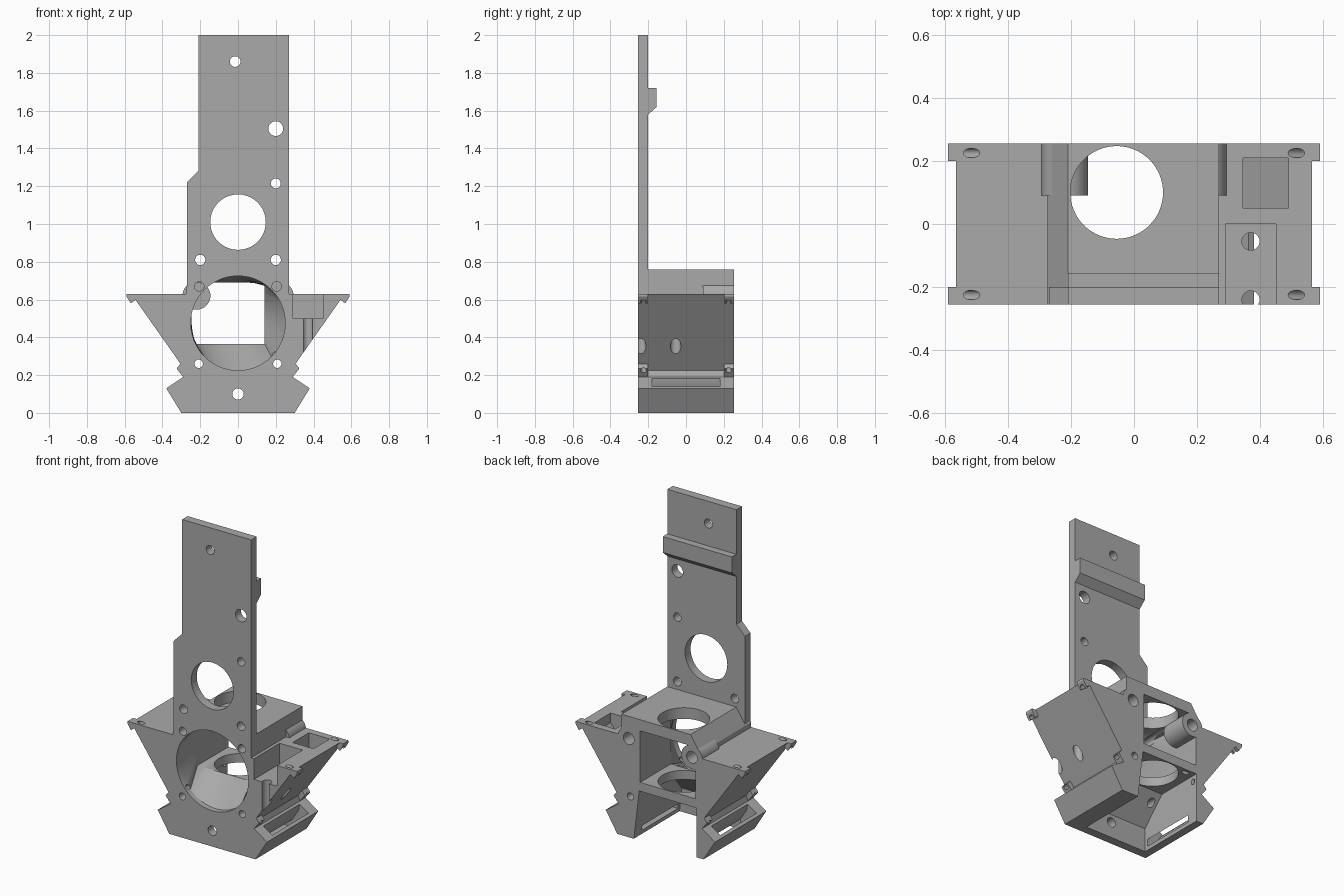
import bpy, bmesh, math
from mathutils import Vector

cube = bpy.data.objects.get("Cube")
if cube:
    bpy.data.objects.remove(cube)

FRONT, BACK, PLATE = -0.255, 0.255, -0.2

grey = bpy.data.materials.new("plain grey")
grey.use_nodes = True
colour = (0.4, 0.4, 0.4, 1)
grey.diffuse_color = colour
grey.node_tree.nodes["Principled BSDF"].inputs["Base Color"].default_value = colour


def finish(name, bm):
    bmesh.ops.recalc_face_normals(bm, faces=bm.faces)
    mesh = bpy.data.meshes.new(name)
    bm.to_mesh(mesh)
    bm.free()
    mesh.materials.append(grey)
    obj = bpy.data.objects.new(name, mesh)
    bpy.context.collection.objects.link(obj)
    return obj


def loft(name, rings):
    """Closed solid through rings of equal length."""
    bm = bmesh.new()
    rows = [[bm.verts.new(p) for p in ring] for ring in rings]
    n = len(rows[0])
    for a, b in zip(rows, rows[1:]):
        for i in range(n):
            j = (i + 1) % n
            bm.faces.new((a[i], a[j], b[j], b[i]))
    bm.faces.new(rows[0])
    bm.faces.new(rows[-1])
    return finish(name, bm)


def prism(name, outline, y0, y1, side=1):
    """Outline in x and z, extruded along y."""
    return loft(name, [[(side * x, y, z) for x, z in outline] for y in (y0, y1)])


def box(name, x0, x1, y0, y1, z0, z1):
    return prism(name, [(x0, z0), (x1, z0), (x1, z1), (x0, z1)], y0, y1)


def rod(name, start, end, radius, sides=40):
    start, end = Vector(start), Vector(end)
    turn = (end - start).to_track_quat('Z', 'Y')
    ring = [turn @ Vector((radius * math.cos(t), radius * math.sin(t), 0))
            for t in (math.tau * i / sides for i in range(sides))]
    return loft(name, [[start + p for p in ring], [end + p for p in ring]])


def combine(target, tool, operation):
    mod = target.modifiers.new("combine", 'BOOLEAN')
    mod.operation, mod.solver, mod.object = operation, 'EXACT', tool
    bpy.context.view_layer.objects.active = target
    bpy.ops.object.modifier_apply(modifier=mod.name)
    bpy.data.objects.remove(tool)


def add(tool):
    combine(carriage, tool, 'UNION')


def cut(tool):
    combine(carriage, tool, 'DIFFERENCE')


# Lower body: feet, sloping wings and raised deck
half = [(0.3, 0), (0.38, 0.13), (0.29, 0.19), (0.28, 0.225), (0.565, 0.63)]
deck = [(0.27, 0.63), (0.27, 0.76), (-0.21, 0.76), (-0.275, 0.66), (-0.275, 0.63)]
carriage = prism("carriage", half + deck + [(-x, z) for x, z in reversed(half)], FRONT, BACK)

# Tall mounting plate with a stepped edge
add(prism("mounting_plate", [(-0.27, 0.5), (0.27, 0.5), (0.27, 2), (-0.21, 2),
                             (-0.21, 1.28), (-0.27, 1.22)], FRONT, PLATE))

# Ledge across the back of the plate
ledge = [(-0.22, 1.58), (PLATE, 1.58), (-0.155, 1.62), (-0.155, 1.72), (-0.22, 1.72)]
add(loft("back_ledge", [[(x, y, z) for y, z in ledge] for x in (-0.21, 0.27)]))

# Corner tabs on the wings
upper_tab = [(0.5, 0.63), (0.59, 0.63), (0.59, 0.615), (0.567, 0.58), (0.54, 0.6), (0.5, 0.6)]
lower_tab = [(0.25, 0.26), (0.305, 0.26), (0.325, 0.235), (0.29, 0.19), (0.25, 0.2)]
for side in (-1, 1):
    for y0, y1 in ((FRONT, -0.2), (0.2, BACK)):
        add(prism("upper_tab", upper_tab, y0, y1, side))
        add(prism("lower_tab", lower_tab, y0, y1, side))

# Air duct: round at the front, rectangular at the back
angles = [math.tau * i / 64 for i in range(64)]


def round_ring(y):
    return [(0.25 * math.cos(t), y, 0.475 + 0.25 * math.sin(t)) for t in angles]


def square_ring(y):
    ring = []
    for t in angles:
        c, s = math.cos(t), math.sin(t)
        m = max(abs(c), abs(s))
        ring.append((-0.053 + 0.193 * c / m, y, 0.528 + 0.162 * s / m))
    return ring


cut(loft("duct_cutter", [round_ring(-0.3), round_ring(-0.22), square_ring(-0.05), square_ring(0.3)]))

# Open chamber below the floor
bm = bmesh.new()
for y, z in ((PLATE, -0.05), (PLATE, 0.15), (-0.05, 0.31), (0.3, 0.31), (0.3, -0.05)):
    for x in (-0.25, 0.19 - 0.14 * max(z, 0)):
        bm.verts.new((x, y, z))
bmesh.ops.convex_hull(bm, input=bm.verts)
cut(finish("chamber_cutter", bm))

# Round opening through deck and floor
cut(rod("deck_hole_cutter", (-0.055, 0.1, 0.2), (-0.055, 0.1, 0.9), 0.147, 64))

# Foot outlets, rear screw bosses and tab screw holes
outlet = [(0.31, 0.22), (0.39, 0.17), (0.345, 0.12), (0.285, 0.025),
          (0.15, 0.025), (0.15, 0.05), (0.25, 0.07), (0.295, 0.14)]
for side in (-1, 1):
    cut(prism("outlet_cutter", outlet, -0.18, 0.18, side))
    add(rod("rear_boss", (side * 0.22, 0.09, 0.62), (side * 0.22, BACK, 0.62), 0.074))
    cut(rod("boss_hole_cutter", (side * 0.22, 0.11, 0.62), (side * 0.22, 0.3, 0.62), 0.037))
    for y in (-0.225, 0.225):
        for x, z, inward in ((0.515, 0.63, 0.1), (0.31, 0.23, 0.16)):
            a = (side * (x - 0.82 * inward), y, z + 0.57 * inward)
            b = (side * (x + 0.1), y, z - 0.07)
            cut(rod("tab_hole_cutter", a, b, 0.015, 20))

# Open notch and pocket in the left wing
cut(box("notch_cutter", 0.29, 0.45, -0.3, 0, 0.5, 0.7))
for y in (-0.055, -0.24):
    cut(rod("notch_hole_cutter", (0.37, y, 0.2), (0.37, y, 0.6), 0.028, 24))
cut(prism("pocket_cutter", [(0.345, 0.7), (0.345, 0.4), (0.49, 0.57), (0.49, 0.7)], 0.05, 0.21))

# Holes through the plate: x, z, radius, depth end
holes = [(-0.015, 1.86, 0.028, 0), (0.2, 1.505, 0.039, 0), (0.2, 1.215, 0.026, 0),
         (0, 1.01, 0.147, 0), (0, 0.1, 0.03, 0)]
for s in (-1, 1):
    holes += [(s * 0.2, 0.81, 0.027, 0), (s * 0.205, 0.67, 0.025, 0.05), (s * 0.208, 0.26, 0.022, 0.3)]
for x, z, radius, end in holes:
    cut(rod("hole_cutter", (x, -0.3, z), (x, end, z), radius))

# Smooth the round walls, keep edges sharp
bpy.ops.object.select_all(action='DESELECT')
carriage.select_set(True)
bpy.context.view_layer.objects.active = carriage
bpy.ops.object.shade_smooth_by_angle(angle=math.radians(25))
